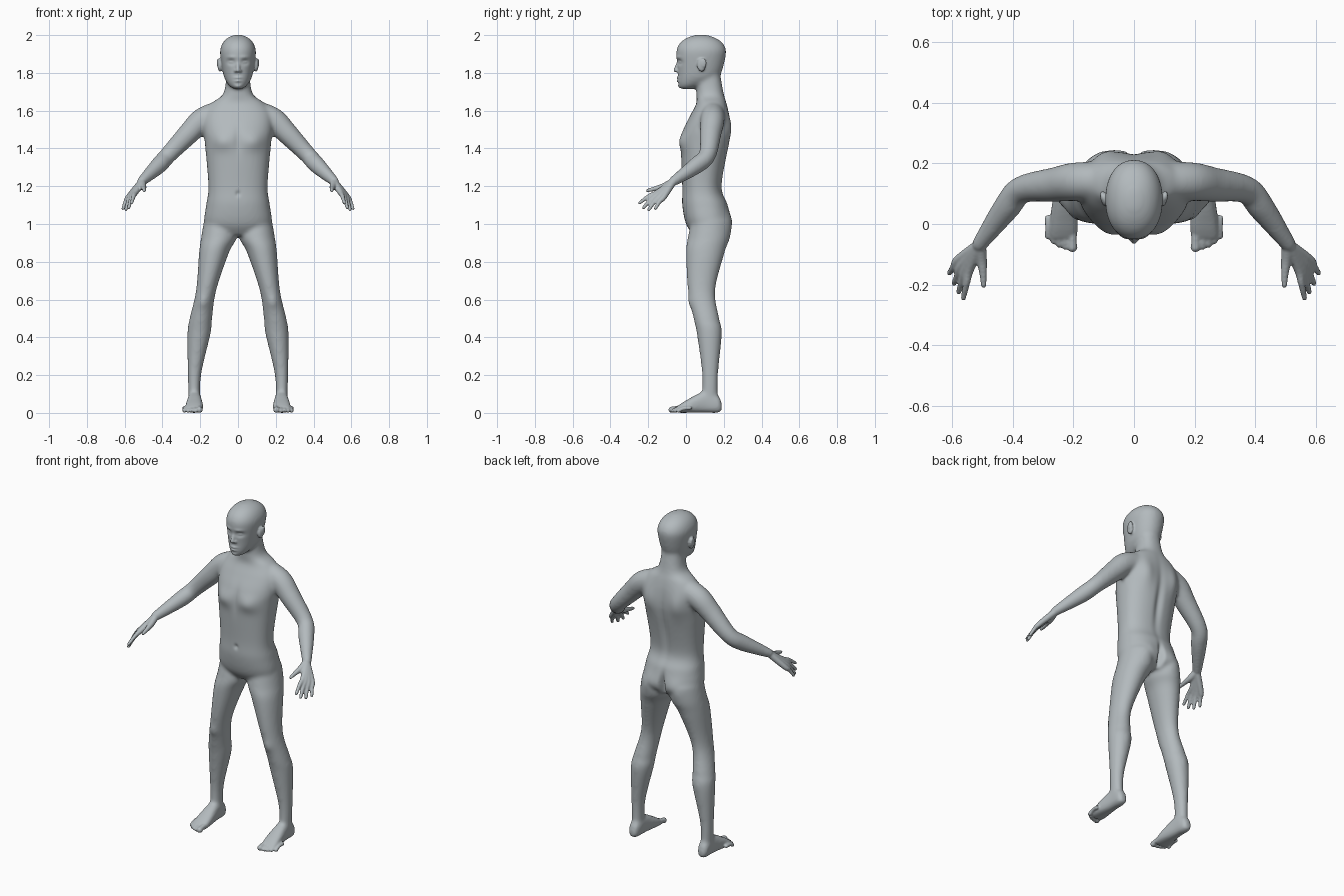
import bpy
import bmesh
from math import sin, cos, pi, exp
from mathutils import Vector, Matrix

default_cube = bpy.data.objects.get("Cube")
if default_cube:
    bpy.data.objects.remove(default_cube, do_unlink=True)


def spline(rows, steps=8):
    """Catmull-Rom interpolation of equal-length tuples."""
    result = []
    for i in range(len(rows) - 1):
        before, start = rows[max(i - 1, 0)], rows[i]
        end, after = rows[i + 1], rows[min(i + 2, len(rows) - 1)]
        for k in range(steps):
            t = k / steps
            result.append([q + t * ((r - p) / 2 + t * (p - 2.5 * q + 2 * r - s / 2
                           + t * (1.5 * (q - r) + (s - p) / 2)))
                           for p, q, r, s in zip(before, start, end, after)])
    result.append(list(rows[-1]))
    return result


def loft(bm, rings):
    """Skin a list of point rings and close both ends."""
    rings = [[bm.verts.new(point) for point in ring] for ring in rings]
    count = len(rings[0])
    for low, high in zip(rings, rings[1:]):
        for i in range(count):
            j = (i + 1) % count
            bm.faces.new((low[i], low[j], high[j], high[i]))
    bm.faces.new(rings[0][::-1])
    bm.faces.new(rings[-1])


def sections(bm, rows, power=2, along_y=False, sides=32):
    """Loft rounded sections: position, lowest and highest x, then limits on the third axis."""
    def soft(value):
        return (1 if value > 0 else -1) * abs(value) ** (2 / power)

    rings = []
    for position, x_low, x_high, low, high in spline(rows):
        ring = []
        for i in range(sides):
            angle = 2 * pi * i / sides
            x = (x_low + x_high) / 2 + (x_high - x_low) / 2 * soft(cos(angle))
            other = (low + high) / 2 + (high - low) / 2 * soft(sin(angle))
            ring.append((x, position, other) if along_y else (x, other, position))
        rings.append(ring)
    loft(bm, rings)


def centred(rows):
    """Turn rows of height, half width, front and back into symmetric sections."""
    return [(height, -half, half, front, back) for height, half, front, back in rows]


def ball(bm, centre, size):
    matrix = Matrix.Translation(centre) @ Matrix.Diagonal((*size, 1))
    bmesh.ops.create_uvsphere(bm, u_segments=16, v_segments=10, radius=1, matrix=matrix)


def tube(bm, rows, sides=20):
    """Round-ended limb through points with a radius each."""
    path = spline(rows)
    points = [Vector(row[:3]) for row in path]
    rings = []
    for i, centre in enumerate(points):
        tangent = points[min(i + 1, len(points) - 1)] - points[max(i - 1, 0)]
        across = tangent.cross((1, 0, 0)).normalized()
        along = tangent.normalized().cross(across)
        radius = path[i][3]
        angles = [2 * pi * k / sides for k in range(sides)]
        rings.append([centre + radius * (across * cos(a) + along * sin(a)) for a in angles])
    loft(bm, rings)
    for row in (path[0], path[-1]):
        ball(bm, row[:3], [row[3]] * 3)


def mirror(bm):
    """Copy everything built so far to the other side."""
    copy = bmesh.ops.duplicate(bm, geom=bm.verts[:] + bm.edges[:] + bm.faces[:])["geom"]
    verts = [item for item in copy if isinstance(item, bmesh.types.BMVert)]
    bmesh.ops.scale(bm, vec=(-1, 1, 1), verts=verts)


def fuse(bm, voxel, smoothing):
    """Merge overlapping parts into one smooth skin and return its mesh."""
    bmesh.ops.recalc_face_normals(bm, faces=bm.faces[:])
    mesh = bpy.data.meshes.new("parts")
    bm.to_mesh(mesh)
    bm.free()
    helper = bpy.data.objects.new("helper", mesh)
    bpy.context.scene.collection.objects.link(helper)
    remesh = helper.modifiers.new("remesh", "REMESH")
    remesh.mode = "VOXEL"
    remesh.voxel_size = voxel
    smooth = helper.modifiers.new("smooth", "SMOOTH")
    smooth.iterations = smoothing
    graph = bpy.context.evaluated_depsgraph_get()
    fused = bpy.data.meshes.new_from_object(helper.evaluated_get(graph))
    bpy.data.objects.remove(helper, do_unlink=True)
    return fused


# Arm from inside the shoulder to the wrist
bm = bmesh.new()
tube(bm, [(.11, .14, 1.59, .06), (.19, .14, 1.55, .064), (.26, .13, 1.48, .058),
          (.37, .113, 1.365, .046), (.42, .055, 1.31, .045), (.51, -.068, 1.225, .027)])

# Leg from inside the hip to the ankle
sections(bm, [(1.02, .02, .18, .03, .22), (.93, .006, .195, .01, .23), (.85, .047, .206, 0, .205),
              (.65, .115, .222, .01, .155), (.5, .137, .256, .04, .176), (.42, .145, .268, .057, .19),
              (.2, .195, .266, .085, .17), (.03, .2, .26, .08, .17)])

# Foot from the heel to the ball
sections(bm, [(.19, .215, .25, .01, .05), (.17, .2, .262, 0, .09), (.1, .194, .266, 0, .115),
              (0, .183, .28, 0, .066), (-.055, .187, .28, 0, .03)], 2.6, True)
mirror(bm)

# Torso and neck
sections(bm, centred([(.94, .13, .04, .2), (1, .178, 0, .235), (1.1, .169, -.02, .222),
                      (1.2, .157, -.02, .19), (1.42, .175, -.028, .228), (1.5, .184, -.015, .235),
                      (1.58, .18, .025, .228), (1.64, .14, .055, .215), (1.69, .078, .055, .2),
                      (1.8, .06, .055, .18)]), 2.3)

# Head from the chin to the crown
sections(bm, centred([(1.714, .022, -.025, .03), (1.73, .045, -.04, .08), (1.76, .066, -.044, .15),
                      (1.8, .08, -.044, .187), (1.9, .095, -.052, .212), (1.94, .09, -.044, .206),
                      (1.97, .073, -.02, .182), (1.99, .048, .015, .145), (2.002, .015, .055, .105)]), 2.15)
core = fuse(bm, .009, 12)

# Fingers, each from the wrist over its knuckle to the tip, fanned from first to last
bm = bmesh.new()
wrist = (.508, -.068, 1.224, .02)
for i in range(4):
    t = i / 3
    knuckle = Vector((.542 + .038 * t, -.148 + .03 * t * t, 1.168 - .026 * t))
    tip = Vector((.563 + .046 * t, -.245 + .083 * t ** 1.3, 1.112 - .1 * t + .07 * t * t))
    middle = (knuckle + tip) / 2 + Vector((0, 0, .007))
    tube(bm, [wrist, (*knuckle, .0155), (*middle, .0115), (*tip, .009)])

# Thumb
tube(bm, [wrist, (.503, -.115, 1.2, .018), (.498, -.16, 1.188, .013), (.496, -.203, 1.177, .009)])

# Toes, the first one larger
for i in range(5):
    radius = .011 if i else .0165
    x = .203 + .019 * i + (.005 if i else 0)
    y = -.077 + .0023 * i * i
    tube(bm, [(x, y + .06, .026, radius), (x, y + .025, .023, radius * .85), (x, y, radius, radius)])

# Ears and nose
ball(bm, (.096, .082, 1.842), (.012, .024, .036))
ball(bm, (.105, .092, 1.852), (.007, .018, .026))
ball(bm, (.012, -.045, 1.811), (.009, .011, .009))
mirror(bm)
tube(bm, [(0, -.036, 1.87, .009), (0, -.045, 1.84, .01), (0, -.056, 1.814, .011)])
bm.from_mesh(core)
skin = fuse(bm, .0052, 3)

# Relief on both sides alike: centre, reach across, reach up, push towards the back
face_relief = [
    ((.037, -.037, 1.857), .021, .014, .012),   # eye sockets
    ((.037, -.03, 1.856), .013, .006, -.007),   # eyelids
    ((.035, -.04, 1.883), .025, .009, -.004),   # brows
    ((0, -.045, 1.774), .02, .006, -.008),      # upper lip
    ((0, -.045, 1.757), .018, .006, -.008),     # lower lip
    ((0, -.04, 1.726), .02, .011, -.006),       # chin
]
body_relief = [
    ((.085, -.02, 1.435), .06, .045, -.016),    # chest
    ((0, -.03, 1.45), .02, .08, .006),          # breastbone
    ((0, -.02, 1.16), .012, .014, .008),        # navel
    ((.1, .22, 1.51), .05, .08, .016),          # shoulder blades
    ((0, .21, 1.36), .022, .17, -.013),         # spine
    ((.085, .22, 1), .06, .06, .017),           # buttocks
    ((0, .23, 1), .016, .06, -.035),            # cleft
    ((.185, .02, .585), .03, .035, -.008),      # knees
]
for vert in skin.vertices:
    x, y, z = vert.co
    for (cx, cy, cz), across, up, push in face_relief + body_relief:
        distance = ((abs(x) - cx) / across) ** 2 + ((y - cy) / .05) ** 2 + ((z - cz) / up) ** 2
        vert.co.y += push * exp(-distance)

# Finished figure in one plain colour
figure = bpy.data.objects.new("human_figure", skin)
bpy.context.scene.collection.objects.link(figure)
grey = bpy.data.materials.new("cool_grey")
grey.use_nodes = True
colour = (.45, .49, .51, 1)
grey.diffuse_color = colour
grey.node_tree.nodes["Principled BSDF"].inputs["Base Color"].default_value = colour
skin.materials.clear()
skin.materials.append(grey)
skin.polygons.foreach_set("use_smooth", [True] * len(skin.polygons))
skin.update()
